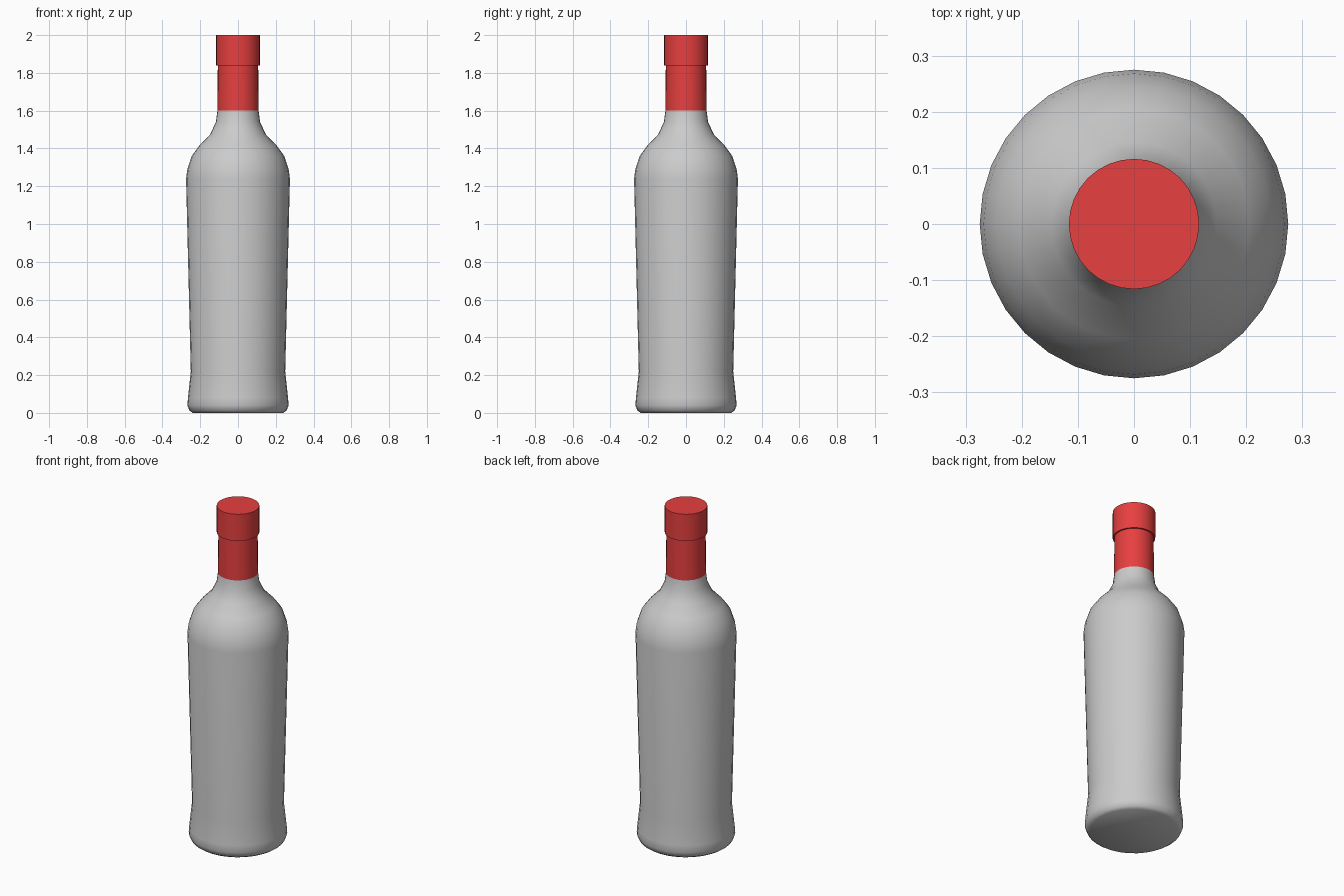
import bpy, bmesh, math

if "Cube" in bpy.data.objects:
    bpy.data.objects.remove(bpy.data.objects["Cube"])

SIDES = 32


def material(name, color):
    m = bpy.data.materials.new(name)
    m.diffuse_color = (*color, 1)
    m.use_nodes = True
    m.node_tree.nodes["Principled BSDF"].inputs["Base Color"].default_value = m.diffuse_color
    return m


grey = material("grey glass", (0.6, 0.6, 0.6))
red = material("red foil", (0.8, 0.05, 0.05))


def lathe(name, profile, mat, close_bottom=False, close_top=False):
    """Spin a (radius, height) profile round the z axis."""
    bm = bmesh.new()
    rings = []
    for r, z in profile:
        rings.append([bm.verts.new((r * math.cos(math.tau * i / SIDES),
                                    r * math.sin(math.tau * i / SIDES), z))
                      for i in range(SIDES)])
    for a, b in zip(rings, rings[1:]):
        for i in range(SIDES):
            j = (i + 1) % SIDES
            bm.faces.new((a[i], a[j], b[j], b[i]))
    if close_bottom:
        bm.faces.new(rings[0][::-1])
    if close_top:
        bm.faces.new(rings[-1])
    mesh = bpy.data.meshes.new(name)
    bm.to_mesh(mesh)
    bm.free()
    mesh.materials.append(mat)
    ob = bpy.data.objects.new(name, mesh)
    bpy.context.collection.objects.link(ob)
    bpy.context.view_layer.objects.active = ob
    ob.select_set(True)
    bpy.ops.object.shade_smooth_by_angle(angle=math.radians(40))
    ob.select_set(False)
    return ob


# Bottle body: flared foot, widening barrel, rounded shoulder, start of neck
lathe("bottle_body", [
    (0.24, 0.0), (0.257, 0.012), (0.268, 0.04), (0.265, 0.08), (0.25, 0.22),
    (0.275, 1.24), (0.268, 1.29), (0.245, 1.36), (0.205, 1.415),
    (0.147, 1.475), (0.117, 1.54), (0.109, 1.6)], grey, close_bottom=True)

# Foil over the neck, stepping out to the cap
lathe("neck_foil_and_cap", [
    (0.109, 1.6), (0.107, 1.84), (0.116, 1.84), (0.116, 2.0)],
    red, close_top=True)
